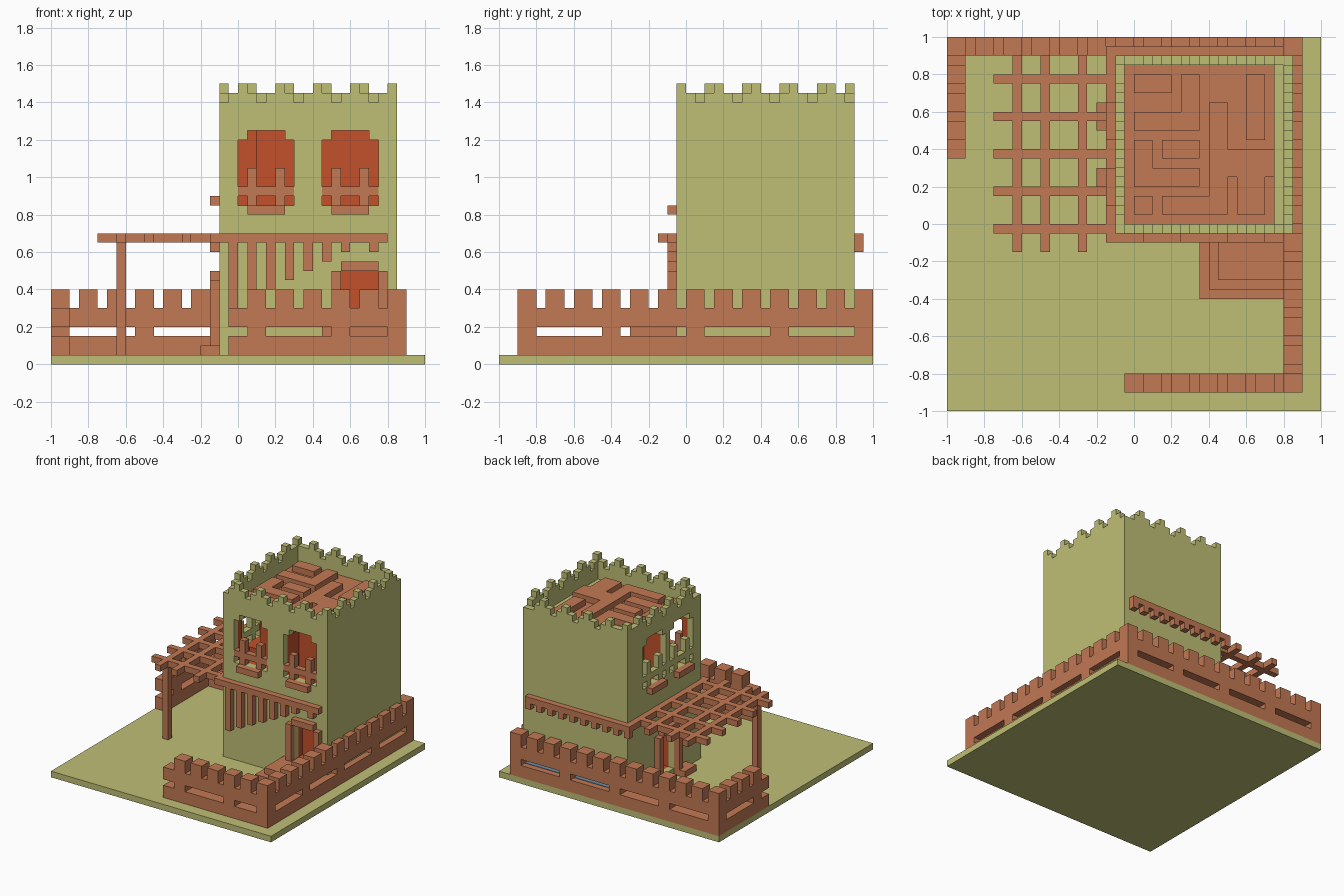
import bpy, bmesh

if "Cube" in bpy.data.objects:
    bpy.data.objects.remove(bpy.data.objects["Cube"])


def material(name, rgb):
    m = bpy.data.materials.new(name)
    m.diffuse_color = (*rgb, 1)
    m.use_nodes = True
    m.node_tree.nodes["Principled BSDF"].inputs["Base Color"].default_value = (*rgb, 1)
    return m


OLIVE = material("olive plaster", (0.52, 0.52, 0.18))
BROWN = material("terracotta wood", (0.54, 0.19, 0.088))
RED = material("brick red", (0.54, 0.082, 0.024))
BLUE = material("grey blue", (0.16, 0.27, 0.38))


def boxes(name, mat, items):
    """One object made of boxes given as (x0, x1, y0, y1, z0, z1)."""
    bm = bmesh.new()
    for x0, x1, y0, y1, z0, z1 in items:
        vs = bmesh.ops.create_cube(bm, size=1)["verts"]
        for v in vs:
            v.co = (x1 if v.co.x > 0 else x0, y1 if v.co.y > 0 else y0, z1 if v.co.z > 0 else z0)
    me = bpy.data.meshes.new(name)
    bm.to_mesh(me)
    bm.free()
    me.materials.append(mat)
    ob = bpy.data.objects.new(name, me)
    bpy.context.collection.objects.link(ob)
    return ob


def cut(target, cutter):
    mod = target.modifiers.new("cut", "BOOLEAN")
    mod.operation = "DIFFERENCE"
    mod.solver = "EXACT"
    mod.use_self = True
    mod.object = cutter
    cutter.hide_render = True
    cutter.hide_viewport = True
    cutter.display_type = "WIRE"


# Ground slab
boxes("ground_slab", OLIVE, [(-1, 1, -1, 1, 0, 0.05)])


# Battlemented fences: span a..b, cross range c0..c1, pierced by slots
def fence(name, along_x, a, b, c0, c1, slots, merlons):
    parts = [(a, b, 0.05, 0.15), (a, b, 0.2, 0.3)]
    edge = a
    for s0, s1 in slots + [(b, b)]:
        if s0 > edge + 0.001:
            parts.append((edge, s0, 0.15, 0.2))
        edge = s1
    parts += [(m, m + 0.1, 0.3, 0.4) for m in merlons]
    boxes(name, BROWN, [(p, q, c0, c1, z0, z1) if along_x else (c0, c1, p, q, z0, z1)
                        for p, q, z0, z1 in parts])


def steps(start, n, d):
    return [start + d * i for i in range(n)]


fence("back_fence", True, -1, 0.9, 0.9, 1,
      [(-0.9, -0.55), (-0.45, -0.1), (0, 0.35), (0.45, 0.8)], steps(-1, 13, 0.15))
fence("right_fence", False, -0.9, 1, 0.8, 0.9,
      [(-0.8, -0.45), (-0.35, 0), (0.1, 0.45), (0.55, 0.9)], steps(-0.9, 13, 0.15))
fence("front_fence", True, -0.05, 0.9, -0.9, -0.8,
      [(-0.05, 0.05), (0.15, 0.5), (0.6, 0.8)], steps(0.05, 6, 0.15))
fence("left_fence", False, 0.35, 1, -1, -0.9,
      [(0.35, 0.45), (0.55, 0.9)], steps(0.45, 4, 0.15))
boxes("slot_sills", BLUE, [(x, x + 0.35, 0.9, 0.95, 0.149, 0.154) for x in (0, 0.45)])

# Tower shell and red room core
X0, X1, Y0, Y1 = -0.1, 0.85, -0.05, 0.9
shell = boxes("tower_walls", OLIVE, [(X0, X1, Y0, Y1, 0.05, 1.4)])
core = boxes("tower_room", RED, [(X0 + 0.05, X1 - 0.05, Y0 + 0.05, Y1 - 0.05, 0.06, 1.25)])
cut(shell, boxes("room_cutter", OLIVE, [(X0 + 0.05, X1 - 0.05, Y0 + 0.05, Y1 - 0.05, 0.06, 1.25)]))
cut(shell, boxes("roof_cutter", OLIVE, [(X0 + 0.05, X1 - 0.05, Y0 + 0.05, Y1 - 0.05, 1.3, 1.6)]))


# Front wall boxes (u along the wall, d outward depth) and the same on the left wall
def on_front(u0, u1, d0, d1, z0, z1):
    return (u0, u1, Y0 - d1, Y0 - d0, z0, z1)


def on_left(u0, u1, d0, d1, z0, z1):
    return (X0 - d1, X0 - d0, u0, u1, z0, z1)


def window(name, place, u, z, rail_mat):
    for i, (a, b, lo, hi) in enumerate([(0, 0.3, 0.05, 0.4), (0.05, 0.25, 0.03, 0.45)]):
        c = boxes(f"{name}_cutter_{i}", OLIVE, [place(u + a, u + b, -0.2, 0.02, z + max(lo, 0.05), z + hi)])
        cut(shell, c)
        cut(core, c)
    rail = [(0, 0.3, 0.1, 0.15), (0.05, 0.1, 0.05, 0.25), (0.2, 0.25, 0.05, 0.25)]
    boxes(name + "_railing", rail_mat, [place(u + a, u + b, -0.05, 0, z + p, z + q) for a, b, p, q in rail])
    boxes(name + "_planter", BROWN, [place(u + 0.05, u + 0.25, 0, 0.05, z, z + 0.05)])


window("front_window_left", on_front, 0.45, 0.8, BROWN)
window("front_window_right", on_front, 0, 0.8, BROWN)
window("side_window_front", on_left, 0.05, 0.85, OLIVE)
window("side_window_back", on_left, 0.4, 0.85, OLIVE)


# Doors with projecting frame and hood
def door(name, place, u, z0, z1):
    c = boxes(name + "_cutter", OLIVE, [place(u + 0.05, u + 0.25, -0.1, 0.02, z0, z1)])
    cut(shell, c)
    cut(core, c)
    boxes(name + "_frame", BROWN, [
        place(u, u + 0.05, 0, 0.05, z0, z1), place(u + 0.25, u + 0.3, 0, 0.05, z0, z1),
        place(u + 0.05, u + 0.25, 0, 0.05, z1, z1 + 0.05)])


door("front_door", on_front, 0.5, 0.2, 0.5)
door("side_door", on_left, 0.25, 0.1, 0.45)
boxes("side_door_steps", BROWN, [(-0.2, -0.1, y, y + 0.15, 0.05, 0.1) for y in (0.15, 0.5)])
boxes("porch_steps", BROWN, [(0.35 + 0.05 * i, 0.8, -0.4 + 0.05 * i, -0.05, 0.05 + 0.05 * i, 0.1 + 0.05 * i)
                             for i in range(3)])

# Stepped battlements: a three-cell course topped by a single cell
N = 19
peaks = {"front": [2, 6, 10, 14, 18], "right": [0, 4, 8, 12, 16],
         "back": [0, 3, 7, 11, 15], "left": [3, 7, 11, 15, 18]}
cells = []
for side, idx in peaks.items():
    for p in idx:
        a, b = max(p - 1, 0) * 0.05, min(p + 2, N) * 0.05
        for s, e, z in ((a, b, 1.4), (p * 0.05, p * 0.05 + 0.05, 1.45)):
            if side in ("front", "back"):
                y = Y0 if side == "front" else Y1 - 0.05
                cells.append((X0 + s, X0 + e, y, y + 0.05, z, z + 0.05))
            else:
                x = X0 if side == "left" else X1 - 0.05
                cells.append((x, x + 0.05, Y0 + s, Y0 + e, z, z + 0.05))
boxes("battlements", OLIVE, cells)

# Roof maze
boxes("roof_floor", BROWN, [(-0.05, 0.75, 0, 0.85, 1.29, 1.31)])
maze = [(0, 0.35, 0.5, 0.6), (0.25, 0.35, 0.6, 0.8), (0, 0.2, 0.7, 0.8), (0.4, 0.5, 0.4, 0.65),
        (0.6, 0.7, 0.45, 0.8), (0.4, 0.75, 0.25, 0.4), (0, 0.35, 0.2, 0.3), (0, 0.1, 0.3, 0.45),
        (0.15, 0.35, 0.35, 0.45), (0, 0.1, 0.05, 0.15), (0.15, 0.5, 0.05, 0.15),
        (0.4, 0.5, 0.15, 0.25), (0.55, 0.7, 0.05, 0.25)]
boxes("roof_maze", BROWN, [(*m, 1.3, 1.36) for m in maze])

# Pergola with its post
grid = [(-0.75, -0.1, y, y + 0.05, 0.65, 0.7) for y in (-0.05, 0.15, 0.35, 0.55, 0.75)]
grid += [(x, x + 0.05, -0.15, 0.9, 0.65, 0.7) for x in (-0.65, -0.5, -0.3)]
boxes("pergola_slats", BROWN, grid)
boxes("pergola_post", BROWN, [(-0.65, -0.6, -0.05, 0, 0.05, 0.65)])

# Beam around the tower with hanging slats
boxes("tower_beam", BROWN, [(-0.15, 0.8, -0.1, -0.05, 0.65, 0.7), (-0.15, 0.8, 0.9, 0.95, 0.65, 0.7),
                            (-0.15, -0.1, -0.1, 0.95, 0.65, 0.7)])
hang = [(-0.05 + 0.1 * i, 0.3 + 0.05 * i) for i in range(7)] + [(0.7, 0.6)]
boxes("front_hanging_slats", BROWN, [(x, x + 0.05, -0.1, -0.05, z, 0.65) for x, z in hang])
boxes("back_beam_teeth", BROWN, [(x, x + 0.05, 0.9, 0.95, 0.6, 0.65) for x in steps(-0.15, 10, 0.1)])
